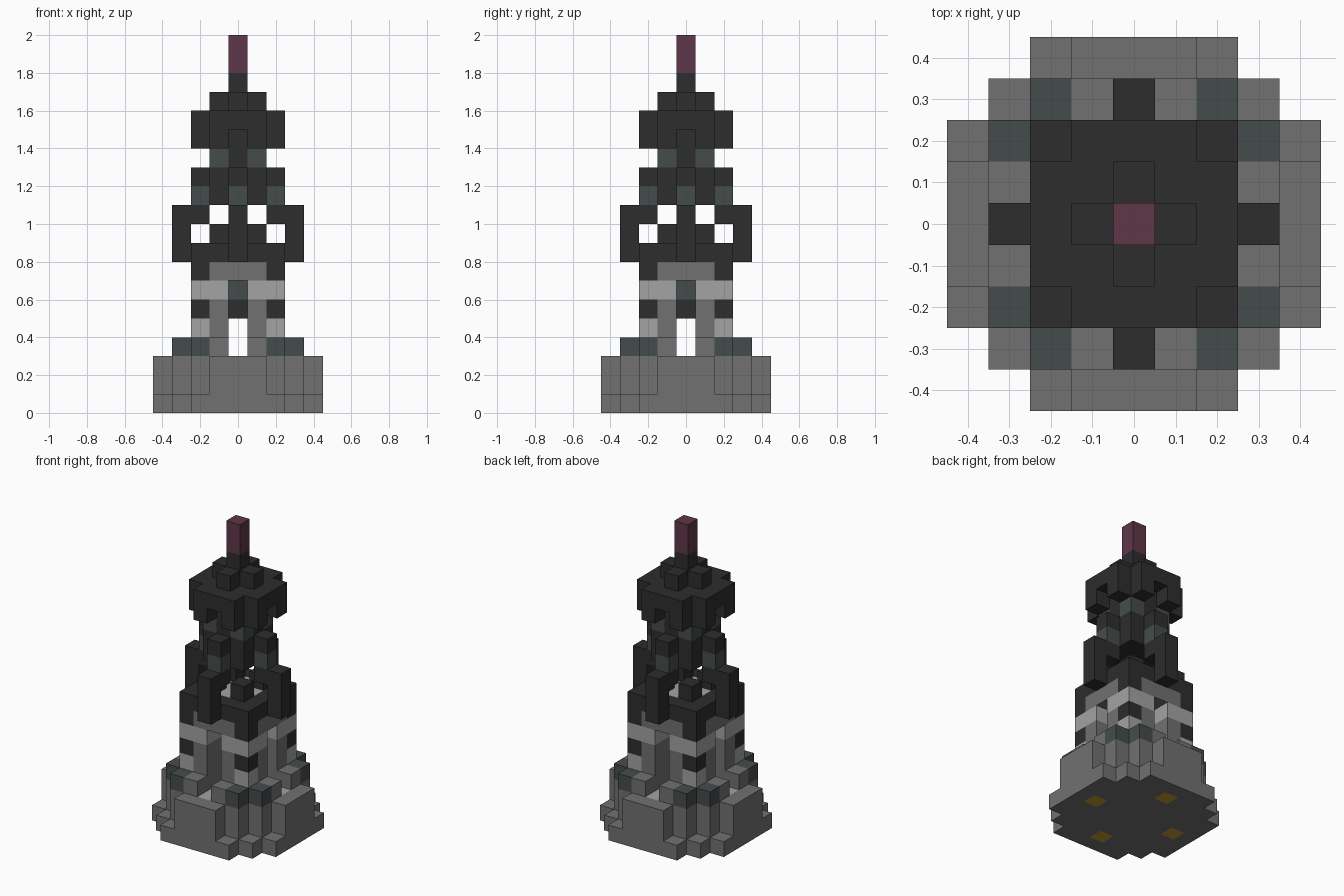
import bpy, bmesh
from mathutils import Vector

if "Cube" in bpy.data.objects:
    bpy.data.objects.remove(bpy.data.objects["Cube"])

U = 0.1  # block size


def linear(c):
    return c / 12.92 if c <= 0.04045 else ((c + 0.055) / 1.055) ** 2.4


def material(name, r, g, b):
    m = bpy.data.materials.new(name)
    m.diffuse_color = (linear(r / 255), linear(g / 255), linear(b / 255), 1)
    m.use_nodes = True
    m.node_tree.nodes["Principled BSDF"].inputs["Base Color"].default_value = m.diffuse_color
    return m


NAMES = ["black", "stone", "pale", "slate", "red", "yellow"]
MATS = [material("near_black", 45, 45, 45), material("stone_grey", 113, 113, 113),
        material("pale_grey", 163, 163, 163), material("dark_slate", 69, 75, 75),
        material("dull_red", 94, 55, 72), material("ochre_yellow", 190, 155, 50)]

blocks = {}  # (x, y, z) -> (part, colour)


def put(part, colour, cells, z0, z1):
    """Fill cells, repeated over all four quadrants and both diagonals."""
    for a, b in cells:
        for x, y in ((a, b), (b, a)):
            for sx in (1, -1):
                for sy in (1, -1):
                    for z in range(z0, z1):
                        blocks[(x * sx, y * sy, z)] = (part, colour)


def grid(n, skip=()):
    return [(x, y) for x in range(n + 1) for y in range(x + 1) if (x, y) not in skip]


# Stepped base
put("base", "stone", grid(4, {(4, 4), (4, 3)}), 0, 1)
put("base", "stone", grid(4, {(4, 4), (4, 3), (4, 2), (3, 3)}), 1, 3)
put("base", "pale", [(0, 0), (1, 0), (2, 0), (3, 0)], 2, 3)
put("base", "slate", [(3, 2)], 3, 4)
put("base", "stone", [(3, 1)], 3, 4)

# Four banded legs
put("legs", "stone", [(1, 1), (2, 1)], 3, 6)
put("legs", "pale", [(2, 2)], 3, 5)
put("legs", "black", [(2, 2)], 5, 6)
put("legs", "pale", [(1, 1), (2, 1), (2, 2)], 6, 7)

# Vaulted ceiling with a hanging lamp
put("ceiling", "stone", grid(2), 7, 8)
put("ceiling", "black", [(2, 2)], 7, 8)
put("hanging_lamp", "slate", [(0, 0)], 6, 7)
put("hanging_lamp", "black", [(0, 0)], 5, 6)

# Middle deck with outer brackets
put("deck", "black", grid(2), 8, 9)
put("deck", "pale", [(0, 0), (1, 0)], 8, 9)
put("deck", "black", [(1, 1)], 9, 10)
put("brackets", "black", [(3, 0)], 8, 11)
put("brackets", "black", [(2, 0)], 10, 11)

# Upper shaft with side posts
put("side_posts", "slate", [(2, 0)], 11, 12)
put("side_posts", "black", [(2, 0)], 12, 13)
put("shaft", "black", grid(1), 11, 15)
put("shaft", "slate", [(1, 1)], 13, 14)

# Overhanging cap
put("cap", "black", [(2, 1)], 14, 16)
put("cap", "black", grid(2, {(2, 2)}), 15, 16)
put("cap", "black", [(0, 0), (1, 0)], 16, 17)

# Spire
put("spire", "black", [(0, 0)], 17, 18)
put("spire", "red", [(0, 0)], 18, 20)

DIRS = [(1, 0, 0), (-1, 0, 0), (0, 1, 0), (0, -1, 0), (0, 0, 1), (0, 0, -1)]


def build(part):
    """Make one mesh from the exposed block faces of a part."""
    bm = bmesh.new()
    for pos, (owner, colour) in blocks.items():
        if owner != part:
            continue
        centre = Vector((pos[0], pos[1], pos[2] + 0.5)) * U
        for d in DIRS:
            if (pos[0] + d[0], pos[1] + d[1], pos[2] + d[2]) in blocks:
                continue
            n = Vector(d)
            u = Vector((d[1], d[2], d[0]))
            v = n.cross(u)
            quad = [bm.verts.new(centre + (n + u * i + v * j) * U / 2)
                    for i, j in ((-1, -1), (1, -1), (1, 1), (-1, 1))]
            face = bm.faces.new(quad)
            face.material_index = NAMES.index(colour)
            # Yellow pads under the base
            if d[2] == -1 and pos[2] == 0 and sorted(map(abs, pos[:2])) == [0, 3]:
                face.material_index = NAMES.index("yellow")
    bmesh.ops.remove_doubles(bm, verts=bm.verts[:], dist=0.001)
    mesh = bpy.data.meshes.new(part)
    bm.to_mesh(mesh)
    bm.free()
    for m in MATS:
        mesh.materials.append(m)
    bpy.context.collection.objects.link(bpy.data.objects.new(part, mesh))


for part in sorted({owner for owner, _ in blocks.values()}):
    build(part)
